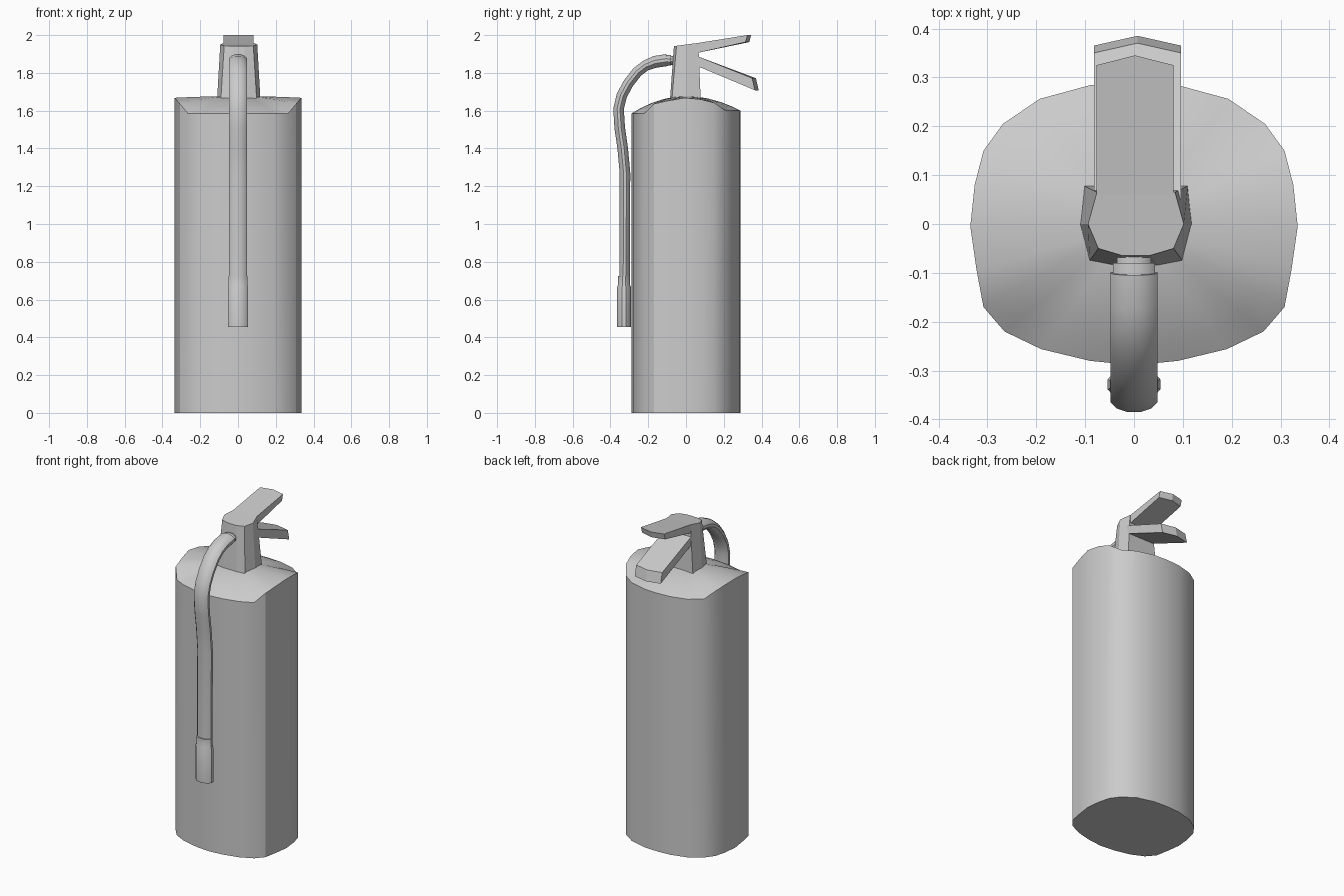
import bpy, bmesh, math
from mathutils import Vector

if "Cube" in bpy.data.objects:
    bpy.data.objects.remove(bpy.data.objects["Cube"])


def finish(bm, name, angle=None):
    bmesh.ops.recalc_face_normals(bm, faces=bm.faces)
    me = bpy.data.meshes.new(name)
    bm.to_mesh(me)
    bm.free()
    ob = bpy.data.objects.new(name, me)
    bpy.context.collection.objects.link(ob)
    if angle:
        bpy.ops.object.select_all(action='DESELECT')
        ob.select_set(True)
        bpy.context.view_layer.objects.active = ob
        bpy.ops.object.shade_smooth_by_angle(angle=math.radians(angle))
    return ob


def loft(name, rings, angle=None, apex=None):
    """Skin equal-length rings, capping the ends (the last end may be a point)."""
    bm = bmesh.new()
    loops = [[bm.verts.new(p) for p in ring] for ring in rings]
    n = len(loops[0])
    for a, b in zip(loops, loops[1:]):
        for i in range(n):
            j = (i + 1) % n
            bm.faces.new((a[i], a[j], b[j], b[i]))
    bm.faces.new(loops[0][::-1])
    if apex:
        tip = bm.verts.new(apex)
        for i in range(n):
            bm.faces.new((loops[-1][i], loops[-1][(i + 1) % n], tip))
    else:
        bm.faces.new(loops[-1])
    return finish(bm, name, angle)


def tube(name, stations, sides=12, angle=35):
    """Elliptical sweep in the x = 0 plane; stations are (y, z, half_x, half_depth)."""
    rings = []
    for k, (y, z, hx, hd) in enumerate(stations):
        a = stations[max(k - 1, 0)]
        b = stations[min(k + 1, len(stations) - 1)]
        t = Vector((0, b[0] - a[0], b[1] - a[1])).normalized()
        nrm = Vector((0, -t.z, t.y))
        ring = []
        for i in range(sides):
            w = 2 * math.pi * (i + 0.5) / sides
            ring.append(Vector((hx * math.cos(w), y, z)) + nrm * hd * math.sin(w))
        rings.append(ring)
    return loft(name, rings, angle)


# Tank: lens-like footprint with a vaulted shoulder
half = [(0.09, -0.28), (0.19, -0.256), (0.265, -0.22), (0.308, -0.17), (0.322, -0.095),
        (0.335, -0.005), (0.326, 0.08), (0.308, 0.15), (0.268, 0.205), (0.193, 0.256), (0.09, 0.284)]
plan = [(0, -0.289)] + half + [(0, 0.289)] + [(-x, y) for x, y in reversed(half)]


def rim_z(x, y):
    low = 1.585 if y < 0 else 1.60
    return low + (1.668 - low) * max(0, (abs(x) - 0.265) / 0.07)


PEAK = 1.677
tank = [[(x, y, 0) for x, y in plan]]
for s in (1, 0.85, 0.65, 0.4, 0.2):
    tank.append([(x * s, y * s, rim_z(x, y) + (PEAK - rim_z(x, y)) * (1 - s * s)) for x, y in plan])
loft("tank", tank, 30, (0, 0, PEAK))

# Valve head: tapered block with a sloping top
CX = 0.004
base = [(0.106, 0.078), (0.115, 0), (0.095, -0.075), (0.045, -0.085)]
crown = [(0.08, 0.065), (0.098, 0), (0.077, -0.05), (0.03, -0.064)]


def both(pts):
    return pts + [(-x, y) for x, y in reversed(pts)]


loft("valve_head", [[(CX + x, y, 1.655) for x, y in both(base)],
                    [(CX + x, y, 1.95 + 0.13 * y) for x, y in both(crown)]])


# Levers: flat tapered bars with a blunt pointed tip
def lever(name, cx, hw, top, bottom):
    rings = []
    for (y0, z0), (y1, z1) in (bottom, top):
        yt = y1 - 0.02
        rings.append([(cx - hw, y0, z0), (cx + hw, y0, z0), (cx + hw, yt, z1),
                      (cx, y1, z1), (cx - hw, yt, z1)])
    return loft(name, rings)


lever("upper_lever", 0.002, 0.079, ((0.055, 1.957), (0.345, 2.0)), ((0.055, 1.905), (0.335, 1.963)))
lever("lower_lever", 0.007, 0.089, ((0.05, 1.892), (0.37, 1.772)), ((0.05, 1.84), (0.385, 1.708)))

# Hose, its coupling at the valve, and the nozzle
tube("hose_coupling", [(-0.04, 1.866, 0.036, 0.024), (-0.08, 1.866, 0.036, 0.024),
                       (-0.08, 1.866, 0.045, 0.029), (-0.105, 1.866, 0.045, 0.029)])
path = [(-0.10, 1.868), (-0.165, 1.858), (-0.215, 1.838), (-0.258, 1.805), (-0.305, 1.745),
        (-0.34, 1.68), (-0.357, 1.61), (-0.351, 1.51), (-0.335, 1.40), (-0.323, 1.27), (-0.325, 0.70)]
tube("hose", [(y, z, 0.05, 0.033 if k < 2 else 0.029) for k, (y, z) in enumerate(path)])
tube("nozzle", [(-0.328, 0.725, 0.051, 0.034), (-0.328, 0.675, 0.052, 0.034),
                (-0.328, 0.665, 0.056, 0.038), (-0.328, 0.455, 0.056, 0.038)])
